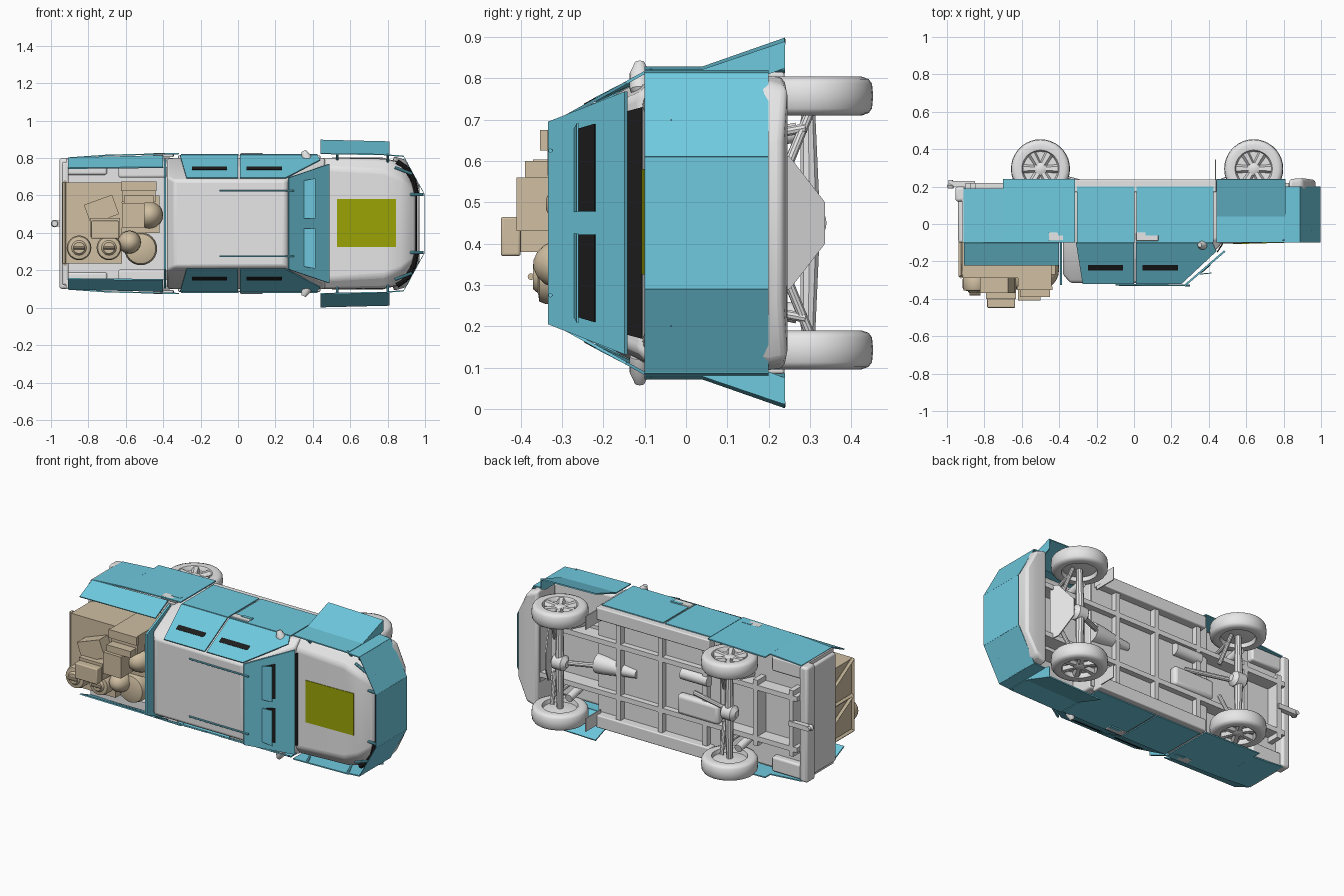
import bpy, bmesh, math
from mathutils import Vector, Matrix

if "Cube" in bpy.data.objects:
    bpy.data.objects.remove(bpy.data.objects["Cube"])

# Built upright (x forward, y sideways, z up), then laid on its side at the end
def material(name, rgb):
    m = bpy.data.materials.new(name)
    m.diffuse_color = (*rgb, 1)
    m.use_nodes = True
    m.node_tree.nodes["Principled BSDF"].inputs["Base Color"].default_value = m.diffuse_color
    return m

GREY = material("light grey", (0.8, 0.8, 0.8))
BLUE = material("armour blue", (0.158, 0.59, 0.74))
TAN = material("cargo tan", (0.63, 0.52, 0.36))
GREEN = material("olive green", (0.33, 0.37, 0.002))
BLACK = material("black", (0.012, 0.012, 0.012))

def finish(name, bm, mat, bevel=0, smooth=False):
    bmesh.ops.recalc_face_normals(bm, faces=bm.faces)
    me = bpy.data.meshes.new(name)
    bm.to_mesh(me)
    bm.free()
    me.materials.append(mat)
    ob = bpy.data.objects.new(name, me)
    bpy.context.collection.objects.link(ob)
    if bevel:
        b = ob.modifiers.new("bevel", 'BEVEL')
        b.width, b.segments = bevel, 3
    if smooth or bevel:
        bpy.context.view_layer.objects.active = ob
        ob.select_set(True)
        bpy.ops.object.shade_smooth_by_angle(angle=math.radians(35))
        ob.select_set(False)
    return ob

def box(name, x, y, z, mat, bevel=0, turn=0):
    """Box from (min, max) pairs, turned about its own upright axis."""
    bm = bmesh.new()
    bmesh.ops.create_cube(bm, size=1)
    c = Vector(((x[0]+x[1])/2, (y[0]+y[1])/2, (z[0]+z[1])/2))
    bm.transform(Matrix.Translation(c) @ Matrix.Rotation(math.radians(turn), 4, 'Z')
                 @ Matrix.Diagonal((x[1]-x[0], abs(y[1]-y[0]), z[1]-z[0], 1)))
    return finish(name, bm, mat, bevel)

def panel(name, pts, mat, t=0.007, s=1):
    """Flat plate with the given outline, s = -1 for the mirrored side."""
    bm = bmesh.new()
    f = bm.faces.new([bm.verts.new((p[0], p[1]*s, p[2])) for p in pts])
    f.normal_update()
    n = f.normal.copy()
    top = bmesh.ops.extrude_face_region(bm, geom=[f])
    vs = [v for v in top["geom"] if isinstance(v, bmesh.types.BMVert)]
    bmesh.ops.translate(bm, vec=n*t, verts=vs)
    bmesh.ops.translate(bm, vec=-n*t/2, verts=bm.verts)
    return finish(name, bm, mat)

def lathe(name, prof, mat, pos, axis=(0, 0, 1), n=24):
    """Solid turned from (distance along axis, radius) points."""
    bm = bmesh.new()
    rings = [[bm.verts.new((r*math.cos(math.tau*i/n), r*math.sin(math.tau*i/n), h))
              for i in range(n)] for h, r in prof]
    for a, b in zip(rings, rings[1:]):
        for i in range(n):
            bm.faces.new((a[i], a[(i+1) % n], b[(i+1) % n], b[i]))
    bm.faces.new(rings[0])
    bm.faces.new(rings[-1])
    q = Vector((0, 0, 1)).rotation_difference(Vector(axis)).to_matrix().to_4x4()
    bm.transform(Matrix.Translation(pos) @ q)
    return finish(name, bm, mat, smooth=True)

def rod(name, a, b, r, mat=GREY, n=10, r2=None):
    d = Vector(b) - Vector(a)
    return lathe(name, [(0, r), (d.length, r2 or r)], mat, a, d.normalized(), n)

def loft(name, stations, mat, bevel):
    """Hull from (x, low z, low w, belt z, belt w, top z, top w) stations."""
    bm = bmesh.new()
    rings = []
    for x, zl, wl, zb, wb, zt, wt in stations:
        rings.append([bm.verts.new((x, y, z)) for y, z in
                      ((-wl, zl), (wl, zl), (wb, zb), (wt, zt), (-wt, zt), (-wb, zb))])
    for a, b in zip(rings, rings[1:]):
        for i in range(6):
            bm.faces.new((a[i], a[(i+1) % 6], b[(i+1) % 6], b[i]))
    bm.faces.new(rings[0])
    bm.faces.new(rings[-1])
    return finish(name, bm, mat, bevel)

# Body shell
loft("cab", [(-.38, -.18, .35, .1, .345, .27, .25), (-.34, -.18, .35, .1, .35, .315, .23),
             (.25, -.18, .35, .1, .35, .318, .228), (.465, -.18, .35, .08, .35, .112, .31)], GREY, .012)
loft("hood", [(.45, -.03, .35, .06, .352, .106, .3), (.78, -.03, .35, .05, .345, .098, .28),
              (.87, -.06, .33, .035, .325, .093, .24), (.93, -.06, .25, .02, .24, .06, .2),
              (.95, -.06, .16, .01, .16, .045, .14)], GREY, .015)
box("engine_bay", (.45, .9), (-.19, .19), (-.13, 0), GREY)
loft("front_bumper", [(.83, -.24, .355, -.2, .36, -.06, .34), (.9, -.245, .33, -.2, .34, -.06, .31),
                      (.97, -.235, .19, -.2, .2, -.08, .18)], GREY, .015)
panel("hood_marker", [(.53, -.125, .1045), (.845, -.125, .0955), (.845, .13, .0955), (.53, .13, .1045)], GREEN)
panel("windshield", [(.474, -.28, .105), (.474, .28, .105), (.445, .268, .15), (.445, -.268, .15)], BLACK)

# Load bed
box("bed_floor", (-.92, -.36), (-.34, .34), (-.14, -.11), GREY)
box("tailgate", (-.94, -.905), (-.33, .33), (-.18, .1), GREY, .012)
box("rear_bumper", (-.955, -.9), (-.35, .35), (-.2, -.12), GREY, .015)
box("tow_bar", (-.98, -.85), (-.015, .015), (-.23, -.2), GREY)
lathe("tow_ball", [(0, .012), (.02, .012), (.03, .02), (.045, .015)], GREY, (-.98, 0, -.235))
panel("cab_rear_shield", [(-.39, -.345, .1), (-.39, .345, .1), (-.39, .245, .325), (-.39, -.245, .325)], BLUE, .012)

# Windshield armour with two vision slots and raised flaps
def shield(u, y, lift=0):
    return (.27 + .215*u + lift*.65, y, .33 - .185*u + lift*.76)
panel("windshield_armour", [shield(0, -.245), shield(1, -.318), shield(1, .318), shield(0, .245)], BLUE, .01)
for s in (1, -1):
    panel("vision_slot", [shield(.4, .028, .005), shield(.62, .028, .005),
                          shield(.62, .24, .005), shield(.4, .228, .005)], BLACK, s=s)
    panel("slot_flap", [(.352, .026, .268), (.415, .026, .262), (.415, .242, .262), (.352, .23, .268)], BLUE, .005, s)

# Front blade
panel("blade_centre", [(.995, -.16, -.2), (.995, .16, -.2), (.995, .16, .1), (.995, -.16, .1)], BLUE, .003)
rod("grille_trim", (.948, -.16, .03), (.948, .16, .03), .009, BLACK)

for s in (1, -1):
    # Front armour
    panel("blade_side", [(.995, .16, -.2), (.885, .36, -.2), (.885, .36, .1), (.995, .16, .1)], BLUE, .003, s)
    panel("wing_armour", [(.885, .36, -.2), (.81, .365, -.2), (.81, .365, .1), (.885, .36, .1)], BLUE, s=s)
    panel("fender_armour", [(.44, .375, -.05), (.81, .368, -.05), (.81, .368, .1), (.44, .375, .1)], BLUE, s=s)
    panel("fender_flare", [(.44, .375, -.04), (.81, .368, -.04), (.81, .436, -.24), (.44, .445, -.24)], BLUE, s=s)
    panel("flare_front", [(.807, .36, -.04), (.807, .36, -.2), (.807, .375, -.24), (.807, .434, -.24),
                          (.807, .37, -.04)], BLUE, s=s)
    for x in (.53, .8):
        rod("armour_bracket", (x, .33*s, .05), (x, .37*s, .09), .007, BLUE)
    rod("blade_strut", (.92, .155*s, .06), (.99, .155*s, .07), .008, BLUE)
    rod("blade_strut", (.84, .3*s, .07), (.93, .265*s, .08), .008, BLUE)
    for a, b in (((.85, .33), (.9, .295)), ((.9, .295), (.935, .24)), ((.935, .24), (.952, .16))):
        rod("headlight_trim", (a[0], a[1]*s, .04), (b[0], b[1]*s, .035), .016, BLACK)

    # Door armour, window armour and slots
    for x0, x1 in ((-.305, .002), (.014, .425)):
        panel("door_armour", [(x0, .367, -.2), (x1, .367, -.2), (x1, .367, .1), (x0, .367, .1)], BLUE, s=s)
    def win(x, z, out=0):
        return (x, .364 - (z - .1)*.555 + out, z + out*.5)
    panel("rear_window_armour", [win(-.31, .1), win(0, .1), win(0, .318), win(-.275, .318)], BLUE, s=s)
    panel("front_window_armour", [win(.012, .1), win(.42, .1), win(.44, .145), win(.255, .318),
                                  win(.012, .318)], BLUE, s=s)
    for x0, x1 in ((-.245, -.06), (.045, .235)):
        panel("side_slot", [win(x0, .217, .003), win(x1, .217, .003), win(x1, .245, .003),
                            win(x0, .245, .003)], BLACK, .004, s)
    for x0, x1 in ((.012, .13), (-.455, -.345)):
        box("door_handle", (x0, x1), (s*.355, s*.376), (.045, .09), GREY, .004)
        box("handle_cover", (x0+.05, x1+.002), (s*.36, s*.378), (.042, .062), BLUE)
    rod("roof_rail", (-.1, .175*s, .325), (.3, .175*s, .328), .005, BLUE)
    box("sill", (-.32, .44), (s*.29, s*.365), (-.238, -.17), GREY, .006)
    box("mud_flap", (.432, .438), (s*.27, s*.35), (-.345, -.2), GREY)

    # Bed sides and rear armour
    box("bed_side", (-.92, -.36), (s*.30, s*.35), (-.13, .1), GREY)
    box("rear_quarter", (-.92, -.7), (s*.26, s*.35), (-.18, -.1), GREY, .012)
    box("wheel_box", (-.64, -.38), (s*.245, s*.31), (-.12, .06), GREY, .012)
    panel("rear_wheel_armour", [(-.7, .365, -.24), (-.315, .374, -.24), (-.315, .374, .1), (-.7, .365, .1)], BLUE, s=s)
    panel("rear_end_armour", [(-.91, .35, -.19), (-.7, .365, -.19), (-.7, .365, .1), (-.91, .35, .1)], BLUE, s=s)
    panel("bed_upper_armour", [(-.91, .35, .1), (-.4, .362, .1), (-.4, .3, .22), (-.91, .295, .22)], BLUE, s=s)

    # Mirrors
    rod("mirror_arm", (.4, .32*s, .1), (.37, .35*s, .11), .01)
    lathe("mirror", [(0, .012), (.012, .024), (.055, .025), (.085, .012)], GREY, (.385, .31*s, .112), (-.4, .92*s, 0), 16)

    # Wheels
    for x in (-.5, .64):
        prof = [(-.03, .03), (-.02, .095), (-.044, .1), (-.047, .13), (-.041, .147), (-.03, .155), (0, .158),
                (.03, .155), (.041, .147), (.047, .13), (.044, .1), (.038, .096), (.018, .092), (.016, .03)]
        lathe("wheel", prof, GREY, (x, .307*s, -.295), (0, s, 0), 36)
        lathe("wheel_hub", [(0, .035), (.03, .035), (.038, .022)], GREY, (x, .307*s, -.295), (0, s, 0))
        for k in range(6):
            a = math.tau*k/6
            rod("spoke", (x, .325*s, -.295), (x+.095*math.cos(a), .328*s, -.295+.095*math.sin(a)), .016, n=6, r2=.024)
        # Suspension
        rod("spring", (x-.04, .22*s, -.27), (x-.04, .19*s, -.13), .024, n=14)
        rod("suspension_arm", (x+.05, .27*s, -.3), (x+.08, .1*s, -.23), .012)
        rod("axle", (x, .28*s, -.295), (x, .0, -.3), .018, r2=.026)
        rod("shock", (x+.06, .23*s, -.29), (x+.04, .2*s, -.13), .012)

    # Chassis rails
    box("chassis_rail", (-.9, .9), (s*.14, s*.17), (-.22, -.13), GREY)

# Underbody
box("floor_pan", (-.36, .46), (-.34, .34), (-.185, -.16), GREY)
for x in (-.86, -.62, -.28, .02, .3, .84):
    w = .3 if abs(x) < .31 else .2
    box("cross_member", (x-.015, x+.015), (-w, w), (-.22, -.13), GREY)
for x in (-.5, .64):
    lathe("differential", [(-.05, .02), (-.03, .045), (.03, .045), (.05, .02)], GREY, (x, 0, -.295), (1, 0, 0))
rod("drive_shaft", (-.46, 0, -.27), (-.2, 0, -.2), .014)
rod("front_shaft", (.6, 0, -.28), (.4, 0, -.2), .015)
lathe("gearbox", [(0, .025), (.08, .035), (.2, .055), (.26, .06)], GREY, (.2, 0, -.18), (1, 0, 0))
rod("muffler", (-.3, .1, -.2), (-.12, .1, -.2), .035, n=18)
box("fuel_tank", (-.38, -.1), (-.14, -.02), (-.235, -.18), GREY, .02)
panel("skid_plate", [(.77, -.17, -.2), (.77, .17, -.2), (.75, .16, -.25), (.71, .05, -.335), (.71, -.05, -.335),
                     (.75, -.16, -.25)], GREY)

# Cargo
box("tail_crate", (-.92, -.62), (-.215, .22), (-.1, .29), TAN)
for y0, y1 in ((-.215, 0), (0, .22)):
    for a, b in (((y0, -.09), (y1, .28)), ((y0, .0), (y1, .0)), ((y0, .28), (y1, .28)), ((y0, -.09), (y0, .28))):
        rod("crate_batten", (-.925, a[0], a[1]), (-.925, b[0], b[1]), .012, TAN, 4)
box("middle_crate", (-.62, -.42), (-.05, .15), (-.1, .27), TAN)
box("side_crate", (-.62, -.44), (.115, .225), (-.1, .335), TAN)
box("crate_lid", (-.625, -.435), (.175, .225), (.335, .353), TAN)
box("upper_crate", (-.79, -.63), (-.07, .03), (.29, .40), TAN)
box("upper_box", (-.62, -.5), (-.02, .11), (.27, .41), TAN)
box("small_box", (-.61, -.45), (.11, .15), (.27, .39), TAN)
box("tilted_crate", (-.81, -.65), (.02, .13), (.29, .37), TAN, turn=20)
box("top_case", (-.785, -.635), (-.08, .015), (.40, .448), TAN, .006)
for x in (-.85, -.69):
    lathe("drum", [(0, .06), (.015, .066), (.06, .066), (.075, .06), (.078, .04), (.09, .03)],
          TAN, (x, -.13, .28))
    rod("drum_handle", (x-.03, -.13, .375), (x+.03, -.13, .375), .008, TAN)
sack = [(math.sin(a), math.cos(a)) for a in [math.radians(-80 + 20*i) for i in range(9)]]
for p, r, h in (((-.58, -.1, .29), .062, .08), ((-.475, .045, .24), .075, .1)):
    lathe("sack", [(h*q[0], r*q[1]) for q in sack], TAN, p)
lathe("large_barrel", [(0, .08), (.12, .088), (.36, .088), (.39, .08), (.4, .05)], TAN, (-.52, -.135, -.1))

# Lay the vehicle on its side
lay = Matrix.Translation((0, 0, .45)) @ Matrix.Rotation(math.pi/2, 4, 'X')
for ob in bpy.data.objects:
    ob.data.transform(lay)
